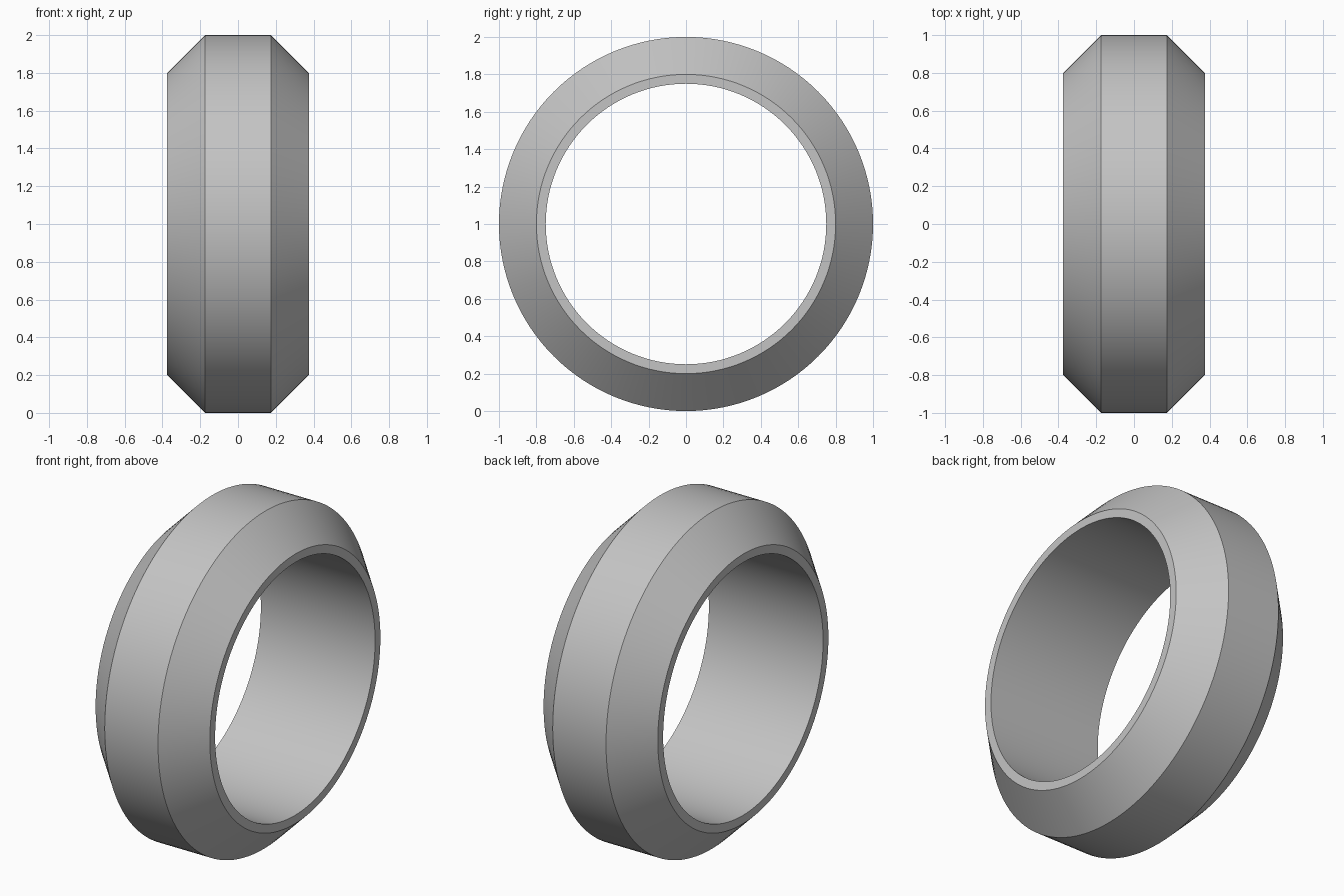
import bpy, bmesh, math

if "Cube" in bpy.data.objects:
    bpy.data.objects.remove(bpy.data.objects["Cube"])

SEGMENTS = 128
# Cross-section of the ring: (offset along x, radius), bore then chamfered outside
PROFILE = [(-0.375, 0.75), (-0.375, 0.80), (-0.175, 1.0),
           (0.175, 1.0), (0.375, 0.80), (0.375, 0.75)]

grey = bpy.data.materials.new("light grey")
grey.diffuse_color = (0.55, 0.55, 0.55, 1)
grey.use_nodes = True
grey.node_tree.nodes["Principled BSDF"].inputs["Base Color"].default_value = grey.diffuse_color

# Revolve the closed section around the x axis
bm = bmesh.new()
rings = []
for i in range(SEGMENTS):
    a = 2 * math.pi * i / SEGMENTS
    rings.append([bm.verts.new((x, r * math.cos(a), 1 + r * math.sin(a)))
                  for x, r in PROFILE])
n = len(PROFILE)
for i in range(SEGMENTS):
    a, b = rings[i], rings[(i + 1) % SEGMENTS]
    for j in range(n):
        k = (j + 1) % n
        bm.faces.new((a[j], a[k], b[k], b[j]))
bmesh.ops.recalc_face_normals(bm, faces=bm.faces)

mesh = bpy.data.meshes.new("chamfered_ring")
bm.to_mesh(mesh)
bm.free()
mesh.materials.append(grey)
ring = bpy.data.objects.new("chamfered_ring", mesh)
bpy.context.collection.objects.link(ring)

# Smooth around the ring, crisp at the chamfers
bpy.context.view_layer.objects.active = ring
ring.select_set(True)
bpy.ops.object.shade_smooth_by_angle(angle=math.radians(30))
